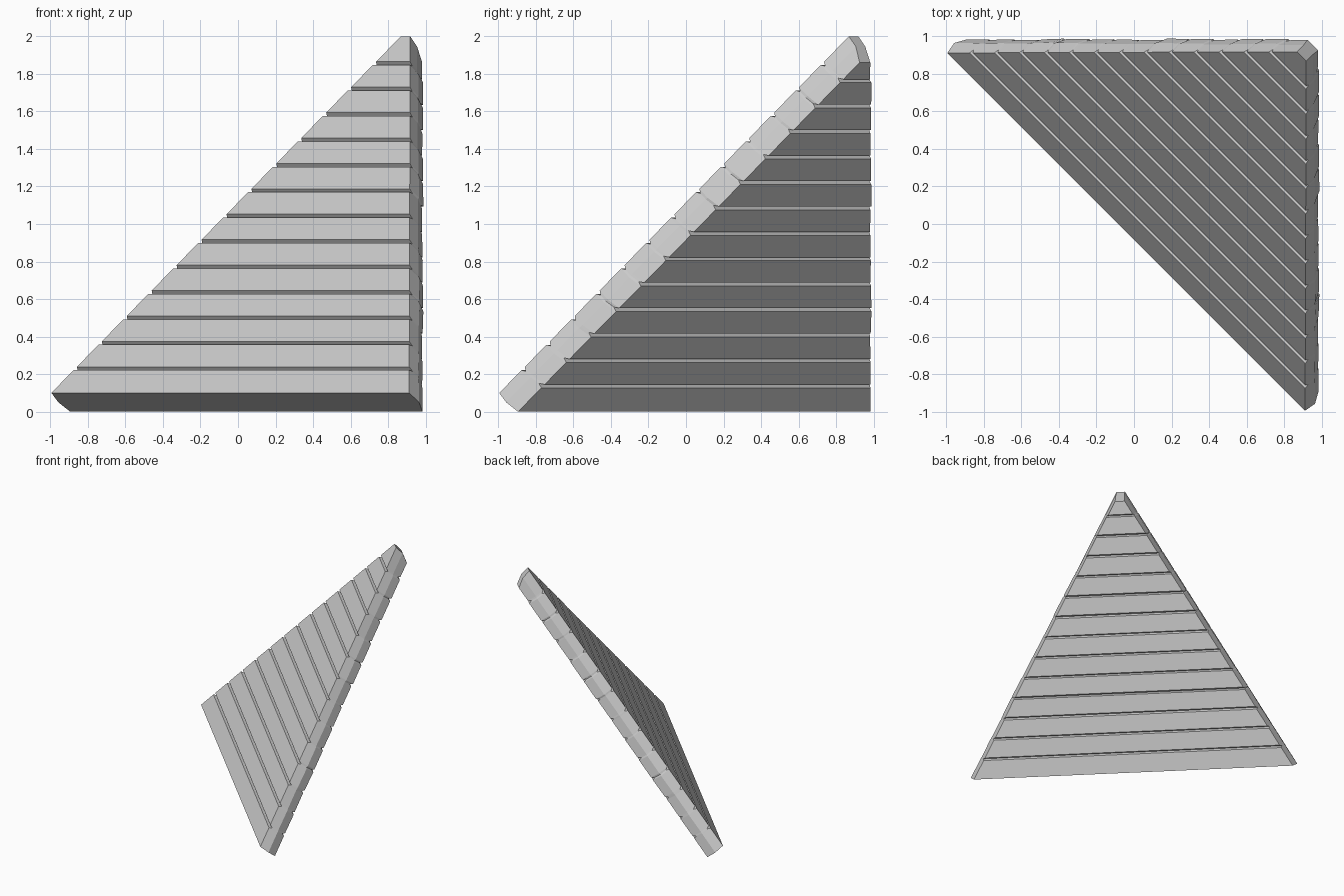
import bpy, bmesh, random
from mathutils import Vector

if "Cube" in bpy.data.objects:
    bpy.data.objects.remove(bpy.data.objects["Cube"])

random.seed(4)
PLANKS, PITCH, FIRST = 14, 0.1355, 0.23
GAP = 0.009      # half width of a groove, measured in height

# Right-hand rails of the slab (bottom, top): outer edge, middle ridge, inner edge
RAILS = [(Vector((0.912, -0.995, 0.10)), Vector((0.918, 0.868, 2.00))),
         (Vector((0.965, -0.958, 0.05)), Vector((0.955, 0.905, 1.945))),
         (Vector((0.983, -0.895, 0.00)), Vector((0.982, 0.925, 1.86)))]


def on_rail(i, z):
    a, b = RAILS[i]
    return a.lerp(b, (z - a.z) / (b.z - a.z))


def section(height=None, end=None, groove=False, wobble=0.0):
    """Three right-hand points of one slab section."""
    if end is not None:
        pts = [r[end].copy() for r in RAILS]
    else:
        pts = [on_rail(i, height - d) for i, d in enumerate((0, 0.047, 0.094))]
    if groove:                       # pinch both faces into a V groove
        pts[0], pts[2] = pts[0].lerp(pts[1], 0.33), pts[2].lerp(pts[1], 0.33)
    else:                            # slightly uneven plank ends
        pts[1].x += wobble
        pts[2].x += wobble
    return pts


# Sections from the lowest plank to the tip
sections = [section(end=0)]
for k in range(PLANKS - 1):
    z = FIRST + PITCH * k
    sections += [section(z - GAP, wobble=random.uniform(-0.002, 0.006)),
                 section(z, groove=True),
                 section(z + GAP, wobble=random.uniform(-0.002, 0.006))]
sections.append(section(end=1))

# Loft; the left half mirrors across the x = y plane
bm = bmesh.new()
rings = []
for pts in sections:
    left = [Vector((p.y, p.x, p.z)) for p in reversed(pts)]
    rings.append([bm.verts.new(p) for p in pts + left])
for a, b in zip(rings, rings[1:]):
    for i in range(6):
        j = (i + 1) % 6
        bm.faces.new((a[i], a[j], b[j], b[i]))
bm.faces.new(rings[0])
bm.faces.new(rings[-1])
bmesh.ops.recalc_face_normals(bm, faces=bm.faces)

mesh = bpy.data.meshes.new("roof_corner_planks")
bm.to_mesh(mesh)
bm.free()
obj = bpy.data.objects.new("roof_corner_planks", mesh)
bpy.context.collection.objects.link(obj)
